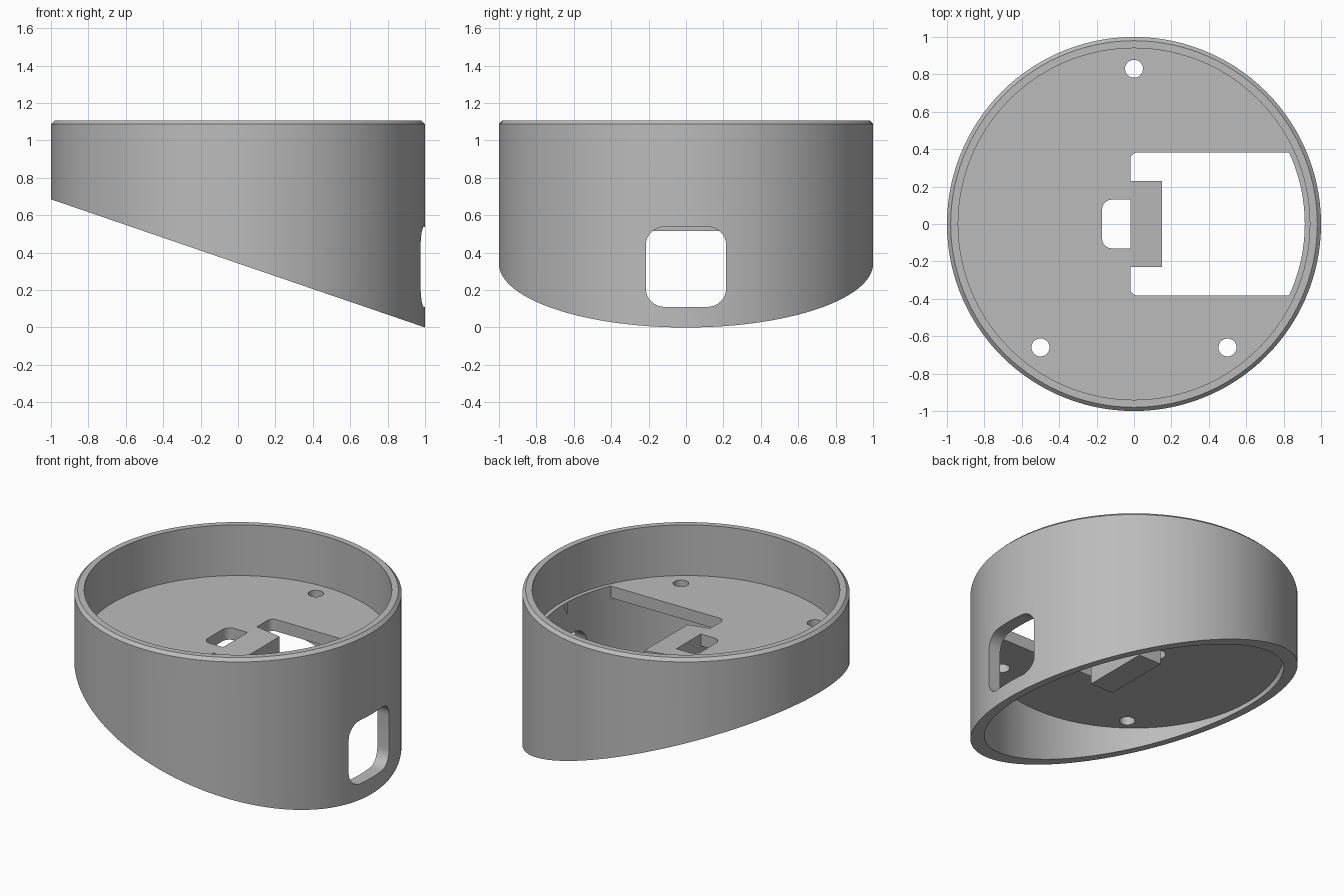
import bpy, bmesh, math
from mathutils import Vector, Matrix

cube = bpy.data.objects.get("Cube")
if cube:
    bpy.data.objects.remove(cube, do_unlink=True)

GREY = bpy.data.materials.new("plain_grey")
GREY.use_nodes = True
GREY.diffuse_color = (0.5, 0.5, 0.5, 1)
GREY.node_tree.nodes["Principled BSDF"].inputs["Base Color"].default_value = (0.5, 0.5, 0.5, 1)

FLOOR_LOW, FLOOR_TOP, RIM_TOP = 0.685, 0.765, 1.107
LOWER_R, UPPER_R = 0.915, 0.94


def finish(bm, name):
    bmesh.ops.recalc_face_normals(bm, faces=bm.faces)
    mesh = bpy.data.meshes.new(name)
    bm.to_mesh(mesh)
    bm.free()
    mesh.materials.append(GREY)
    obj = bpy.data.objects.new(name, mesh)
    bpy.context.collection.objects.link(obj)
    return obj


def lathe(name, profile, steps=120):
    bm = bmesh.new()
    verts = [bm.verts.new((r, 0, z)) for r, z in profile]
    edges = [bm.edges.new(pair) for pair in zip(verts, verts[1:])]
    bmesh.ops.spin(bm, geom=verts + edges, cent=(0, 0, 0), axis=(0, 0, 1),
                   angle=math.tau, steps=steps, use_duplicate=False)
    bmesh.ops.remove_doubles(bm, verts=bm.verts, dist=1e-4)
    return finish(bm, name)


def prism(name, outline, axis, lo, hi):
    """Extrude a 2D outline along an axis between lo and hi."""
    place = {"x": lambda u, v, w: (w, u, v),
             "y": lambda u, v, w: (u, w, v),
             "z": lambda u, v, w: (u, v, w)}[axis]
    bm = bmesh.new()
    rings = [[bm.verts.new(place(u, v, w)) for u, v in outline] for w in (lo, hi)]
    for ring in rings:
        bm.faces.new(ring)
    n = len(outline)
    for i in range(n):
        j = (i + 1) % n
        bm.faces.new((rings[0][i], rings[0][j], rings[1][j], rings[1][i]))
    return finish(bm, name)


def arc(cx, cy, r, start, end, steps=8):
    return [(cx + r * math.cos(start + (end - start) * i / steps),
             cy + r * math.sin(start + (end - start) * i / steps)) for i in range(steps + 1)]


def left_corners(x, half, r):
    """Rounded upper and lower corners at the -x end of an opening."""
    return (arc(x + r, half - r, r, math.pi / 2, math.pi)
            + arc(x + r, r - half, r, math.pi, 1.5 * math.pi))


def cut(target, cutter):
    mod = target.modifiers.new("cut", "BOOLEAN")
    mod.operation, mod.solver, mod.object = "DIFFERENCE", "EXACT", cutter
    bpy.ops.object.select_all(action="DESELECT")
    bpy.context.view_layer.objects.active = target
    target.select_set(True)
    bpy.ops.object.modifier_apply(modifier=mod.name)
    bpy.data.objects.remove(cutter, do_unlink=True)


# Round housing with inner floor and chamfered rim
housing = lathe("housing", [
    (0, FLOOR_LOW), (LOWER_R, FLOOR_LOW), (LOWER_R, -0.1), (1, -0.1),
    (1, RIM_TOP - 0.02), (0.98, RIM_TOP), (UPPER_R, RIM_TOP),
    (UPPER_R, FLOOR_TOP), (0, FLOOR_TOP)])

# Slanted underside
cut(housing, prism("slant_cutter", [(-1.2, 0.7535), (1.2, -0.0685), (1.2, -0.5), (-1.2, -0.5)],
                   "y", -1.2, 1.2))

# Rounded window through the tall side
half, low, high, r = 0.215, 0.11, 0.538, 0.1
window = []
for i, (cy, cz) in enumerate([(half - r, high - r), (r - half, high - r),
                              (r - half, low + r), (half - r, low + r)]):
    window += arc(cy, cz, r, i * math.pi / 2, (i + 1) * math.pi / 2)
cut(housing, prism("window_cutter", window, "x", 0.5, 1.2))

# Large floor opening that ends at the lower wall
slot, wall = 0.383, LOWER_R - 0.002
a = math.asin(slot / wall)
cut(housing, prism("slot_cutter", arc(0, 0, wall, -a, a, 24) + left_corners(-0.02, slot, 0.04),
                   "z", 0.6, 0.85))

# Small floor opening behind the block
cut(housing, prism("notch_cutter", [(-0.02, -0.13), (-0.02, 0.13)] + left_corners(-0.17, 0.13, 0.05),
                   "z", 0.6, 0.85))

# Three screw holes
for x, y in [(0, 0.83), (-0.5, -0.66), (0.5, -0.66)]:
    cut(housing, prism("screw_hole_cutter", arc(x, y, 0.048, 0, math.tau, 32)[:-1], "z", 0.4, 0.9))

# Block with a gently sloping top, hanging into the large opening
block = prism("floor_block", [(-0.02, 0.515), (0.15, 0.515), (0.15, 0.745), (-0.02, FLOOR_TOP)],
              "y", -0.23, 0.23)

bpy.ops.object.select_all(action="DESELECT")
housing.select_set(True)
bpy.context.view_layer.objects.active = housing
bpy.ops.object.shade_smooth_by_angle(angle=math.radians(25))
